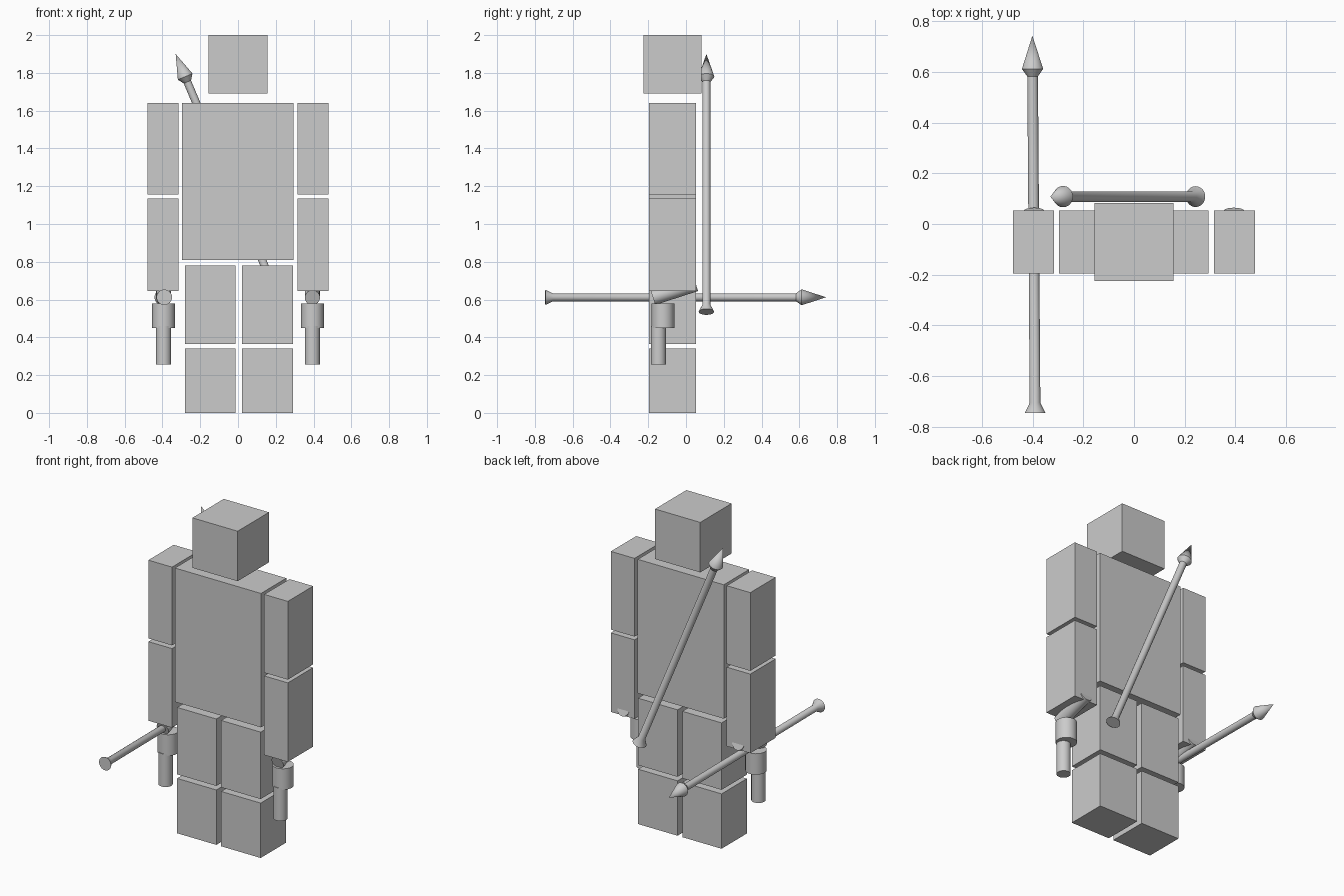
import bpy, bmesh, math
from mathutils import Vector

if "Cube" in bpy.data.objects:
    bpy.data.objects.remove(bpy.data.objects["Cube"])

grey = bpy.data.materials.new("plain grey")
grey.diffuse_color = (0.6, 0.6, 0.6, 1)
grey.use_nodes = True
grey.node_tree.nodes["Principled BSDF"].inputs["Base Color"].default_value = grey.diffuse_color


def finish(name, bm, smooth=False):
    bmesh.ops.recalc_face_normals(bm, faces=bm.faces[:])
    mesh = bpy.data.meshes.new(name)
    bm.to_mesh(mesh)
    bm.free()
    mesh.materials.append(grey)
    ob = bpy.data.objects.new(name, mesh)
    bpy.context.collection.objects.link(ob)
    if smooth:
        bpy.ops.object.select_all(action='DESELECT')
        ob.select_set(True)
        bpy.context.view_layer.objects.active = ob
        bpy.ops.object.shade_smooth_by_angle(angle=math.radians(30))
    return ob


def box(name, x, y, z):
    """Box from (min, max) pairs."""
    bm = bmesh.new()
    bmesh.ops.create_cube(bm, size=1)
    for v in bm.verts:
        v.co = [(r[0] + r[1]) / 2 + c * (r[1] - r[0]) for c, r in zip(v.co, (x, y, z))]
    return finish(name, bm)


def turned(name, start, end, profile, sides=32):
    """Solid of revolution; profile holds (distance from start, radius)."""
    start, end = Vector(start), Vector(end)
    rot = (end - start).to_track_quat('Z', 'Y')
    bm = bmesh.new()
    rings = []
    for d, r in profile:
        count = sides if r > 0 else 1
        rings.append([bm.verts.new(start + rot @ Vector((
            r * math.cos(math.tau * i / sides), r * math.sin(math.tau * i / sides), d)))
            for i in range(count)])
    for a, b in zip(rings, rings[1:]):
        for i in range(sides):
            j = (i + 1) % sides
            if len(b) == 1:
                bm.faces.new((a[i], a[j], b[0]))
            else:
                bm.faces.new((a[i], a[j], b[j], b[i]))
    for ring in (rings[0], rings[-1]):
        if len(ring) > 1:
            bm.faces.new(ring)
    return finish(name, bm, True)


def rod(name, start, end, radius):
    return turned(name, start, end, [(0, radius), ((Vector(end) - Vector(start)).length, radius)])


def spear(name, butt, tip):
    n = (Vector(tip) - Vector(butt)).length
    return turned(name, butt, tip, [(0, 0.041), (0.04, 0.021), (n - 0.16, 0.021),
                                    (n - 0.13, 0.042), (n, 0)])


# Body blocks
depth = (-0.195, 0.053)
box("head", (-0.155, 0.155), (-0.225, 0.082), (1.69, 2.0))
box("torso", (-0.296, 0.294), depth, (0.81, 1.64))
for side, s in (("right", -1), ("left", 1)):
    arm = sorted((s * 0.316, s * 0.478))
    leg = (-0.281, -0.012) if s < 0 else (0.021, 0.292)
    box(side + "_upper_arm", arm, depth, (1.155, 1.64))
    box(side + "_forearm", arm, depth, (0.645, 1.135))
    box(side + "_thigh", leg, depth, (0.365, 0.78))
    box(side + "_shin", leg, depth, (0, 0.34))

    # Hand tool: tilted wrist rod, collar and grip
    x = s * 0.394
    rod(side + "_wrist", (x, -0.175, 0.61), (x, 0.052, 0.683), 0.04)
    rod(side + "_collar", (x, -0.122, 0.45), (x, -0.122, 0.58), 0.06)
    rod(side + "_grip", (x, -0.146, 0.256), (x, -0.146, 0.46), 0.04)

# Held spear and spear slung across the back
spear("held_spear", (-0.39, -0.745, 0.612), (-0.401, 0.742, 0.612))
spear("back_spear", (0.243, 0.108, 0.535), (-0.33, 0.108, 1.9))
